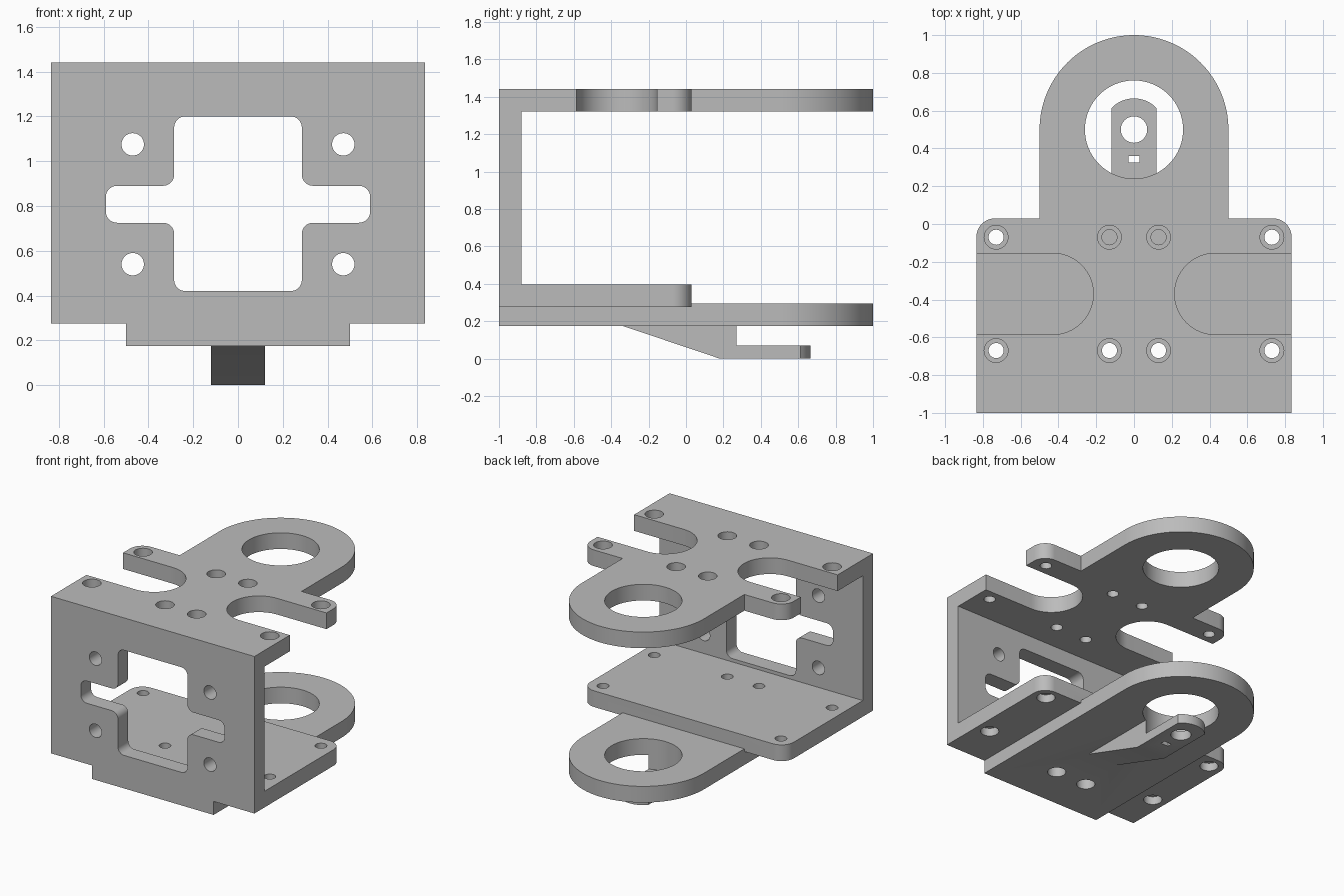
import bpy, bmesh, math
from mathutils import Vector

if "Cube" in bpy.data.objects:
    bpy.data.objects.remove(bpy.data.objects["Cube"])

grey = bpy.data.materials.new("grey metal")
grey.use_nodes = True
COLOUR = (0.5, 0.5, 0.5, 1)
grey.diffuse_color = COLOUR
grey.node_tree.nodes["Principled BSDF"].inputs["Base Color"].default_value = COLOUR

PLACE = {"X": lambda a, b, t: (t, a, b),
         "Y": lambda a, b, t: (a, t, b),
         "Z": lambda a, b, t: (a, b, t)}


def prism(name, outline, axis, lo, hi):
    """Extrude a 2D outline along an axis."""
    bm = bmesh.new()
    low, high = ([bm.verts.new(PLACE[axis](a, b, t)) for a, b in outline] for t in (lo, hi))
    bm.faces.new(low)
    bm.faces.new(high)
    n = len(outline)
    for i in range(n):
        j = (i + 1) % n
        bm.faces.new((low[i], low[j], high[j], high[i]))
    bmesh.ops.recalc_face_normals(bm, faces=bm.faces)
    mesh = bpy.data.meshes.new(name)
    bm.to_mesh(mesh)
    bm.free()
    mesh.materials.append(grey)
    obj = bpy.data.objects.new(name, mesh)
    bpy.context.collection.objects.link(obj)
    return obj


def arc(cx, cy, r, start, end, steps):
    angles = [math.radians(start + (end - start) * i / steps) for i in range(steps + 1)]
    return [(cx + r * math.cos(a), cy + r * math.sin(a)) for a in angles]


def circle(cx, cy, r, steps=40):
    return arc(cx, cy, r, 0, 360, steps)[:-1]


def fillet(corners, r, steps=8):
    """Round every right-angled corner of an outline."""
    points = [Vector(c) for c in corners]
    out = []
    for i, p in enumerate(points):
        u = (points[i - 1] - p).normalized()
        v = (points[(i + 1) % len(points)] - p).normalized()
        for k in range(steps + 1):
            t = math.pi / 2 * k / steps
            out.append(tuple(p + r * (u + v) - r * (math.cos(t) * v + math.sin(t) * u)))
    return out


def combine(target, other, operation):
    mod = target.modifiers.new("combine", "BOOLEAN")
    mod.operation = operation
    mod.solver = "EXACT"
    mod.object = other
    bpy.context.view_layer.objects.active = target
    bpy.ops.object.modifier_apply(modifier=mod.name)
    bpy.data.objects.remove(other)


def cut(outline, axis, lo, hi):
    combine(bracket, prism("cutter", outline, axis, lo, hi), "DIFFERENCE")


# C-shaped body: top plate, front wall and middle plate
W, BACK, INNER = 0.835, 0.03, -0.88
MID_LO, MID_HI, TOP_LO, TOP_HI = 0.275, 0.395, 1.32, 1.44
bracket = prism("bracket", [(-1, MID_LO), (BACK, MID_LO), (BACK, MID_HI), (INNER, MID_HI),
                            (INNER, TOP_LO), (BACK, TOP_LO), (BACK, TOP_HI), (-1, TOP_HI)],
                "X", -W, W)

# Rounded rear corners
bm = bmesh.new()
bm.from_mesh(bracket.data)
rear = [e for e in bm.edges
        if all(abs(v.co.y - BACK) < 0.001 for v in e.verts)
        and abs(e.verts[0].co.z - e.verts[1].co.z) > 0.1
        and abs(e.verts[0].co.z - e.verts[1].co.z) < 0.2]
bmesh.ops.bevel(bm, geom=rear, offset=0.1, segments=10, profile=0.5, affect="EDGES")
bm.to_mesh(bracket.data)
bm.free()

# Round-ended tongues, upper and lower
for start, lo, hi in ((-0.5, TOP_LO, TOP_HI), (-1, 0.175, 0.295)):
    outline = [(-0.5, start), (0.5, start)] + arc(0, 0.5, 0.5, 0, 180, 64)
    combine(bracket, prism("tongue", outline, "Z", lo, hi), "UNION")

# Tapered arm under the lower tongue
arm = prism("arm", [(-0.414, 0.2), (0.18, 0), (0.8, 0), (0.8, 0.2)], "X", -0.3, 0.3)
edge = math.degrees(math.acos(0.12 / 0.165))
plan = [(-0.12, -0.6), (0.12, -0.6)] + arc(0, 0.5, 0.165, edge, 180 - edge, 16)
combine(arm, prism("arm_plan", plan, "Z", -0.1, 0.4), "INTERSECT")
combine(bracket, arm, "UNION")

# Large tongue holes; the lower one also thins the arm tip
cut(circle(0, 0.5, 0.26, 64), "Z", 1.2, 1.6)
cut(circle(0, 0.5, 0.26, 64), "Z", 0.07, 0.35)

# Arm tip hole and small slot
cut(circle(0, 0.5, 0.07), "Z", -0.1, 0.15)
cut([(-0.03, 0.325), (0.03, 0.325), (0.03, 0.36), (-0.03, 0.36)], "Z", -0.1, 0.15)

# Cross-shaped window in the front wall
quarter = [(0.285, 0.42), (0.285, 0.725), (0.59, 0.725), (0.59, 0.89), (0.285, 0.89), (0.285, 1.2)]
cross = quarter + [(-x, z) for x, z in reversed(quarter)]
cut(fillet(cross, 0.05), "Y", -1.1, -0.8)

for side in (-1, 1):
    # Front wall holes
    for z in (0.54, 1.075):
        cut(circle(side * 0.47, z, 0.05), "Y", -1.1, -0.8)
    # Side slots in the top plate
    slot = [(x * side, y) for x, y in
            [(1, -0.585), (1, -0.155)] + arc(0.43, -0.37, 0.215, 90, 270, 32)]
    cut(slot, "Z", 1.2, 1.6)
    # Counterbored screw holes
    for x in (0.13 * side, 0.73 * side):
        for y in (-0.67, -0.07):
            cut(circle(x, y, 0.063, 32), "Z", 1.38, 1.6)
            cut(circle(x, y, 0.04, 32), "Z", 1.2, 1.5)
            if abs(x) > 0.5 or y < -0.5:
                cut(circle(x, y, 0.063, 32), "Z", 0.1, 0.335)
                cut(circle(x, y, 0.04, 32), "Z", 0.2, 0.5)

# Smooth round walls, sharp edges kept
bpy.ops.object.select_all(action="DESELECT")
bracket.select_set(True)
bpy.context.view_layer.objects.active = bracket
bpy.ops.object.shade_smooth_by_angle(angle=math.radians(30))
